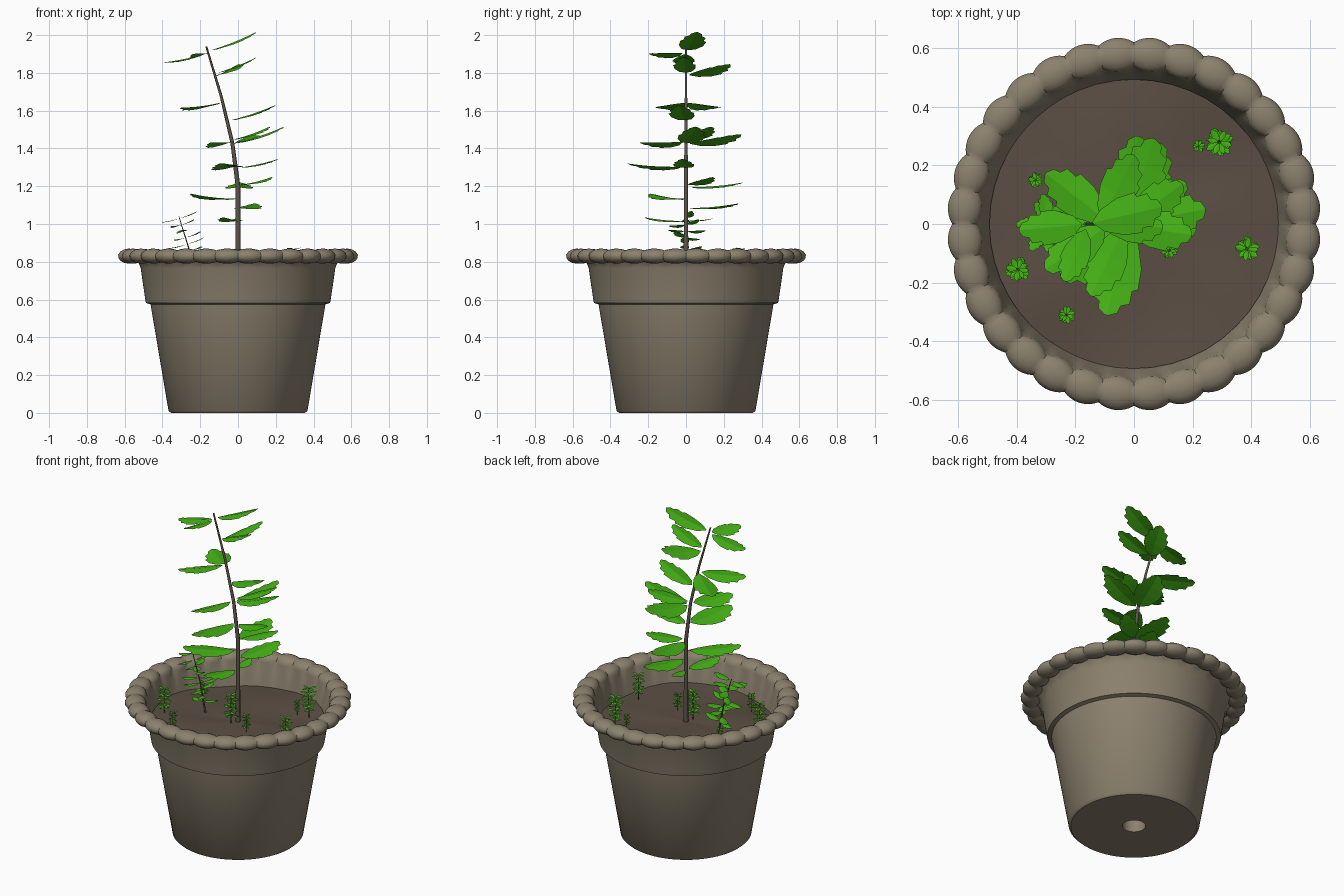
import bpy, math, random
from mathutils import Vector, Quaternion

random.seed(4)
if "Cube" in bpy.data.objects:
    bpy.data.objects.remove(bpy.data.objects["Cube"])


def material(name, rgb):
    m = bpy.data.materials.new(name)
    m.use_nodes = True
    m.diffuse_color = (*rgb, 1)
    m.node_tree.nodes["Principled BSDF"].inputs["Base Color"].default_value = (*rgb, 1)
    return m


CLAY = material("clay", (0.26, 0.22, 0.155))
SOIL = material("soil", (0.105, 0.077, 0.057))
STEM = material("stem_brown", (0.12, 0.09, 0.07))
LEAF = material("leaf_green", (0.06, 0.45, 0.008))


def mesh_object(name, verts, faces, mat, smooth=None):
    me = bpy.data.meshes.new(name)
    me.from_pydata(verts, [], faces)
    me.materials.append(mat)
    ob = bpy.data.objects.new(name, me)
    bpy.context.collection.objects.link(ob)
    if smooth:
        bpy.ops.object.select_all(action="DESELECT")
        ob.select_set(True)
        bpy.context.view_layer.objects.active = ob
        bpy.ops.object.shade_smooth_by_angle(angle=math.radians(smooth))
    return ob


def lathe(name, rings, segments, mat, smooth):
    """rings: functions of the turn angle giving (radius, height)"""
    verts = []
    for ring in rings:
        for j in range(segments):
            a = math.tau * j / segments
            r, z = ring(a)
            verts.append((r * math.cos(a), r * math.sin(a), z))
    faces = []
    for i in range(len(rings) - 1):
        for j in range(segments):
            k = (j + 1) % segments
            faces.append((i * segments + j, i * segments + k,
                          (i + 1) * segments + k, (i + 1) * segments + j))
    return mesh_object(name, verts, faces, mat, smooth)


def plain(r, z):
    return lambda a: (r, z)


# Scalloped rim: a rolled edge swelling into 32 lobes
def rim(deg):
    c, s = math.cos(math.radians(deg)), math.sin(math.radians(deg))

    def ring(a):
        lobe = abs(math.sin(16 * a)) ** 0.8
        return 0.578 + (0.042 + 0.018 * lobe) * c, 0.83 + (0.03 + 0.01 * lobe) * s
    return ring


# Pot: drain hole, tapered body, collar, rim, inner wall
outer = [(0.065, 0.3), (0.065, 0), (0.355, 0), (0.368, 0.012), (0.463, 0.575),
         (0.487, 0.582), (0.491, 0.6), (0.515, 0.765), (0.524, 0.79)]
inner = [(0.513, 0.79), (0.487, 0.66)]
rings = [plain(*p) for p in outer]
rings += [rim(d) for d in range(-140, 186, 25)]
rings += [plain(*p) for p in inner]
lathe("pot", rings, 256, CLAY, 40)


# Soil: gently uneven disc
def soil_ring(r):
    return lambda a: (r, 0.695 + 0.012 * r / 0.5 * math.sin(3 * a + 9 * r)
                      + 0.006 * math.sin(7 * a) * r)


lathe("soil", [soil_ring(r) for r in (0.493, 0.4, 0.3, 0.2, 0.1, 0.001)], 48, SOIL, 60)

# Leaf outline: distance along the leaf and half width, with notched edges
OUTLINE = [(0, 0.01), (0.14, 0.15), (0.4, 0.25), (0.64, 0.27), (0.67, 0.21),
           (0.82, 0.22), (0.86, 0.13), (0.95, 0.11), (1, 0.02)]


def add_leaf(verts, faces, base, heading, length, up):
    tilt = Vector((0, 0, 1)).rotation_difference(up)
    turn = tilt @ Quaternion((0, 0, 1), math.radians(heading))
    start = len(verts)
    for t, w in OUTLINE:
        lift = 0.09 * t * t - 0.02
        for side in (-1, 0, 1):
            p = Vector((t, side * w, lift - abs(side) * w * 0.14)) * length
            verts.append(base + turn @ p)
    for i in range(len(OUTLINE) - 1):
        for s in (0, 1):
            a = start + 3 * i + s
            faces.append((a, a + 3, a + 4, a + 1))


def stem(name, path, thick, thin):
    cu = bpy.data.curves.new(name, "CURVE")
    cu.dimensions = "3D"
    cu.bevel_depth = 1
    cu.bevel_resolution = 1
    cu.use_fill_caps = True
    sp = cu.splines.new("POLY")
    sp.points.add(len(path) - 1)
    for i, p in enumerate(path):
        sp.points[i].co = (*p, 1)
        sp.points[i].radius = thick + (thin - thick) * i / (len(path) - 1)
    cu.materials.append(STEM)
    bpy.context.collection.objects.link(bpy.data.objects.new(name, cu))


def plant(name, path, thick, thin, leaves, gap):
    """leaves: (height, heading in degrees, length)"""
    path = [Vector(p) for p in path]
    stem(name + "_stem", path, thick, thin)
    verts, faces = [], []
    for z, heading, length in leaves:
        for a, b in zip(path, path[1:]):
            if z <= b.z or b is path[-1]:
                break
        base = a.lerp(b, (z - a.z) / (b.z - a.z))
        up = (b - a).normalized()
        out = Vector((math.cos(math.radians(heading)), math.sin(math.radians(heading)), 0))
        out = (out - up * out.dot(up)).normalized()
        add_leaf(verts, faces, base + out * gap, heading, length - gap, up)
    mesh_object(name + "_leaves", verts, faces, LEAF)


# Tall main plant
tall_leaves = [
    (1.91, 185, 0.24), (1.92, 12, 0.28), (1.91, 248, 0.21),
    (1.80, -3, 0.24), (1.79, 60, 0.27),
    (1.65, 215, 0.27), (1.65, 142, 0.28), (1.55, -8, 0.27),
    (1.43, 10, 0.29), (1.43, 70, 0.31), (1.45, 33, 0.25), (1.44, 245, 0.27),
    (1.31, 256, 0.32), (1.30, -5, 0.23), (1.21, 38, 0.23), (1.20, 88, 0.30),
    (1.14, 217, 0.31), (1.09, 72, 0.29), (1.02, 250, 0.23), (1.02, 95, 0.14)]
plant("main_plant", [(0, 0, 0.67), (0, 0, 1.2), (-0.03, 0, 1.43), (-0.09, 0, 1.68),
                     (-0.168, 0, 1.94)], 0.015, 0.005, tall_leaves, 0.02)

# Leaning young plant
young_leaves = []
for i in range(9):
    z = 0.76 + 0.034 * i
    young_leaves += [(z, 137 * i, 0.105), (z, 137 * i + 165, 0.095)]
plant("young_plant", [(-0.22, 0, 0.67), (-0.26, 0, 0.87), (-0.313, 0, 1.04)],
      0.006, 0.002, young_leaves, 0.01)

# Small leafy sprouts: position and spread
sprouts = [(0.29, 0.28, 0.052), (0.22, 0.265, 0.024), (0.385, -0.085, 0.045),
           (-0.395, -0.155, 0.045), (-0.23, -0.31, 0.032), (-0.335, 0.15, 0.028),
           (-0.02, -0.04, 0.05), (0.12, -0.09, 0.03)]
for n, (x, y, size) in enumerate(sprouts):
    height = size * 3.3
    leaves = []
    for i in range(6):
        z = 0.7 + height * (0.25 + 0.15 * i)
        for k in range(4):
            leaves.append((z, 90 * k + 50 * i + random.uniform(-15, 15),
                           size * random.uniform(0.75, 1)))
    plant(f"sprout_{n + 1}", [(x, y, 0.68), (x, y, 0.7 + height)],
          size * 0.06, size * 0.03, leaves, size * 0.08)
